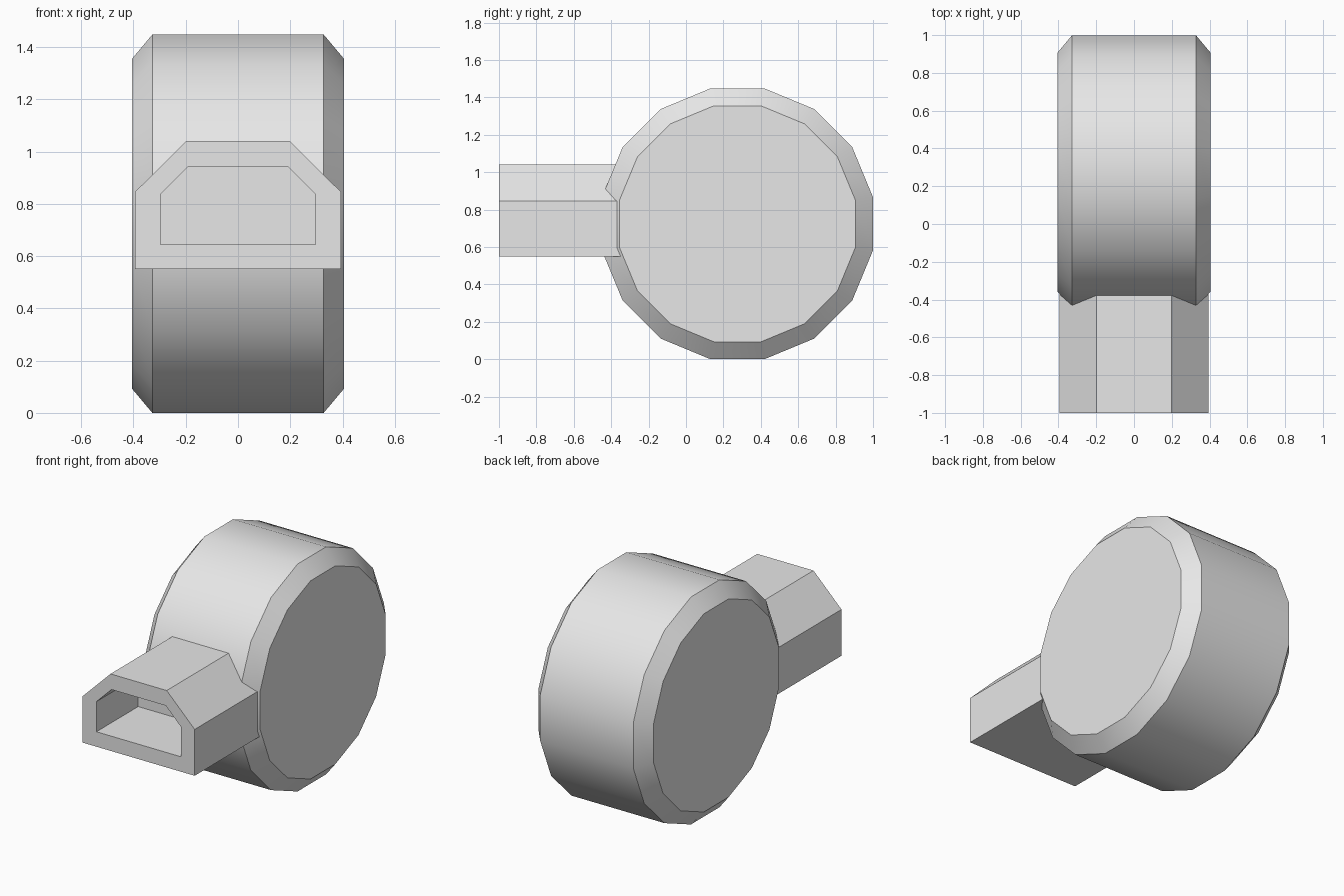
import bpy, bmesh, math

cube = bpy.data.objects.get("Cube")
if cube:
    bpy.data.objects.remove(cube, do_unlink=True)

grey = bpy.data.materials.new("light_grey")
grey.use_nodes = True
grey.diffuse_color = (0.8, 0.8, 0.8, 1)
grey.node_tree.nodes["Principled BSDF"].inputs["Base Color"].default_value = (0.8, 0.8, 0.8, 1)


def ring(bm, points):
    return [bm.verts.new(p) for p in points]


def bridge(bm, a, b):
    n = len(a)
    for i in range(n):
        j = (i + 1) % n
        bm.faces.new((a[i], a[j], b[j], b[i]))


def finish(name, bm, smooth):
    bmesh.ops.recalc_face_normals(bm, faces=bm.faces)
    mesh = bpy.data.meshes.new(name)
    bm.to_mesh(mesh)
    bm.free()
    mesh.materials.append(grey)
    obj = bpy.data.objects.new(name, mesh)
    bpy.context.collection.objects.link(obj)
    if smooth:
        bpy.ops.object.select_all(action="DESELECT")
        obj.select_set(True)
        bpy.context.view_layer.objects.active = obj
        bpy.ops.object.shade_smooth_by_angle(angle=math.radians(30))
    return obj


# Drum: sixteen-sided wheel on the x axis with chamfered rims
SIDES = 16
CY, CZ = 0.275, 0.724


def circle(x, apothem):
    r = apothem / math.cos(math.pi / SIDES)
    angles = [2 * math.pi * (i + 0.5) / SIDES for i in range(SIDES)]
    return [(x, CY + r * math.cos(a), CZ + r * math.sin(a)) for a in angles]


bm = bmesh.new()
rings = [ring(bm, circle(x, r)) for x, r in
         ((-0.406, 0.631), (-0.328, 0.724), (0.328, 0.724), (0.406, 0.631))]
for a, b in zip(rings, rings[1:]):
    bridge(bm, a, b)
bm.faces.new(rings[0])
bm.faces.new(rings[-1])
finish("drum", bm, True)


# Spout: house-shaped duct with a recessed opening at the front
def duct(y, half, half_top, low, shoulder, top):
    right = [(half, y, low), (half, y, shoulder), (half_top, y, top)]
    return right + [(-x, y, z) for x, y, z in reversed(right)]


outer = (0.395, 0.198, 0.55, 0.845, 1.04)
inner = (0.297, 0.191, 0.645, 0.837, 0.942)
bm = bmesh.new()
rings = [ring(bm, duct(y, *shape)) for y, shape in
         ((-0.2, outer), (-1.0, outer), (-1.0, inner), (-0.58, inner))]
for a, b in zip(rings, rings[1:]):
    bridge(bm, a, b)
bm.faces.new(rings[0])
bm.faces.new(rings[-1])
finish("spout", bm, False)
